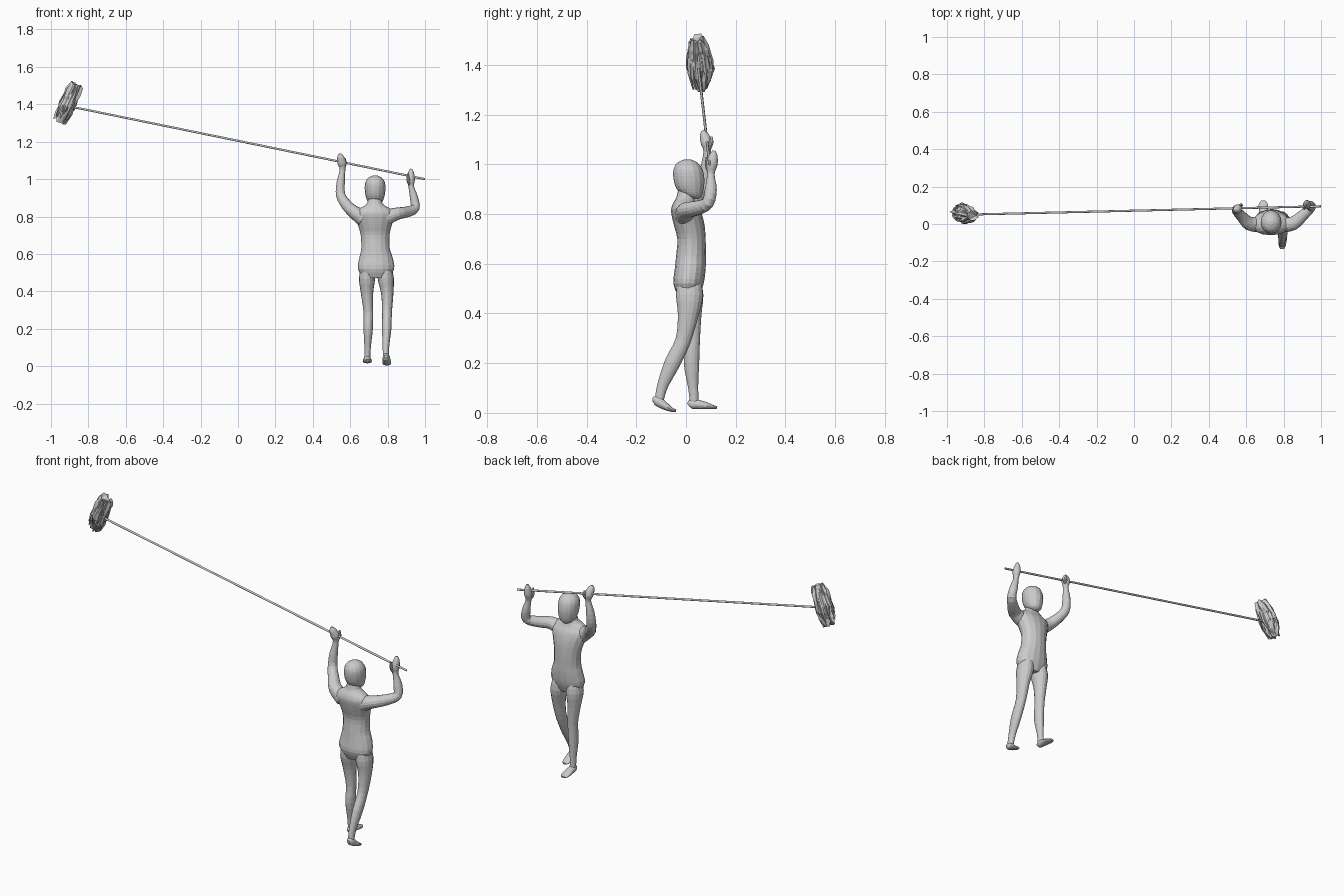
import bpy, bmesh, math, random
from mathutils import Vector

random.seed(4)
X, Y = Vector((1, 0, 0)), Vector((0, 1, 0))


def make(name, bm):
    bmesh.ops.recalc_face_normals(bm, faces=bm.faces[:])
    me = bpy.data.meshes.new(name)
    bm.to_mesh(me)
    bm.free()
    ob = bpy.data.objects.new(name, me)
    bpy.context.collection.objects.link(ob)
    return ob


def skin(bm, rings):
    n = len(rings[0])
    for r, s in zip(rings, rings[1:]):
        for i in range(n):
            j = (i + 1) % n
            bm.faces.new((r[i], r[j], s[j], s[i]))
    bm.faces.new(rings[0][::-1])
    bm.faces.new(rings[-1])


def refine(keys, steps):
    """Catmull-Rom pass through the key rings."""
    k = [Vector(p) for p in keys]
    k = [k[0]] + k + [k[-1]]
    out = []
    for a, b, c, d in zip(k, k[1:], k[2:], k[3:]):
        for s in range(steps):
            t = s / steps
            out.append((b * 2 + (c - a) * t + (a * 2 - b * 5 + c * 4 - d) * t**2
                        + (b * 3 - a - c * 3 + d) * t**3) * 0.5)
    return out + [k[-1]]


def loft(name, keys, ref=X, sides=16, steps=3, level=False):
    """Elliptical tube through rings (x, y, z, half width, half depth)."""
    path = refine(keys, steps)
    pts = [Vector(p[:3]) for p in path]
    bm = bmesh.new()
    rings = []
    for i, (p, c) in enumerate(zip(path, pts)):
        t = (pts[min(i + 1, len(pts) - 1)] - pts[max(i - 1, 0)]).normalized()
        if level:
            t = Vector((0, 0, 1))
        s = (ref - t * ref.dot(t)).normalized()
        u = t.cross(s)
        a, b = max(p[3], .002), max(p[4], .002)
        rings.append([bm.verts.new(c + s * a * math.cos(w) + u * b * math.sin(w))
                      for w in (math.tau * k / sides for k in range(sides))])
    skin(bm, rings)
    return make(name, bm)


# Torso and neck
body = loft("body", [
    (.738, .01, .47, .065, .042), (.738, .01, .52, .097, .061),
    (.738, .017, .58, .089, .062), (.735, .02, .63, .076, .06),
    (.733, .022, .70, .077, .057), (.732, .012, .76, .092, .062),
    (.731, .0, .81, .108, .06), (.731, -.006, .84, .086, .048),
    (.731, -.002, .87, .041, .036), (.731, .006, .92, .034, .034)], level=True)

# Head
parts = [loft("head", [
    (.733, .035, .86, .012, .012), (.733, .028, .872, .034, .034),
    (.733, .017, .90, .048, .054), (.733, .012, .94, .055, .062),
    (.733, .008, .98, .053, .058), (.733, .006, 1.007, .036, .04),
    (.733, .006, 1.02, .01, .012)], level=True)]

# Legs: one planted, one trailing
parts += [
    loft("planted_leg", [
        (.698, .012, .54, .035, .045), (.69, .018, .47, .043, .052),
        (.69, .024, .39, .033, .038), (.697, .027, .29, .026, .029),
        (.696, .022, .20, .025, .031), (.693, .029, .10, .017, .02),
        (.692, .034, .035, .016, .018)]),
    loft("trailing_leg", [
        (.78, .012, .54, .035, .045), (.79, .014, .47, .043, .054),
        (.798, .008, .39, .033, .041), (.797, -.012, .29, .026, .031),
        (.795, -.055, .20, .025, .032), (.791, -.094, .11, .018, .022),
        (.791, -.108, .05, .016, .018)])]

# Feet
parts += [
    loft("planted_foot", [
        (.692, .01, .03, .009, .01), (.692, .025, .036, .018, .02),
        (.692, .07, .031, .023, .016), (.691, .105, .024, .024, .009),
        (.69, .125, .022, .012, .005)]),
    loft("trailing_foot", [
        (.791, -.134, .052, .009, .009), (.792, -.118, .05, .018, .02),
        (.795, -.085, .028, .022, .016), (.796, -.058, .013, .023, .009),
        (.796, -.04, .008, .012, .005)])]

# Arms ending in mitten hands
parts += [
    loft("upper_arm_forearm_left", [
        (.67, -.005, .79, .04, .044), (.615, .003, .828, .037, .034),
        (.578, .038, .865, .03, .029), (.549, .07, .915, .025, .025),
        (.549, .08, .98, .023, .022), (.559, .085, 1.05, .015, .015),
        (.556, .083, 1.085, .023, .024), (.548, .073, 1.118, .018, .018),
        (.545, .069, 1.136, .006, .007)], Y),
    loft("upper_arm_forearm_right", [
        (.79, -.005, .795, .04, .044), (.85, .003, .815, .037, .033),
        (.905, .048, .825, .03, .029), (.946, .088, .845, .025, .025),
        (.941, .1, .90, .024, .022), (.926, .1, .96, .015, .015),
        (.925, .104, 1.0, .023, .021), (.925, .11, 1.036, .017, .015),
        (.925, .112, 1.055, .006, .006)], Y),
    loft("thumb_left", [(.565, .088, 1.06, .008, .008), (.572, .1, 1.085, .01, .01),
                        (.57, .103, 1.112, .004, .004)], Y, 10),
    loft("thumb_right", [(.918, .094, .97, .008, .008), (.91, .086, .995, .01, .01),
                         (.908, .083, 1.03, .004, .004)], Y, 10)]

# Merge the figure into one skin
bpy.context.view_layer.objects.active = body
for p in parts:
    m = body.modifiers.new("union", 'BOOLEAN')
    m.operation, m.solver, m.object = 'UNION', 'EXACT', p
    bpy.ops.object.modifier_apply(modifier=m.name)
    bpy.data.objects.remove(p)

# Long pole
loft("pole", [(1.0, .095, 1.0, .0055, .0055), (-.9, .05, 1.389, .0055, .0055)],
     Y, 12, 1)

# Ragged mop head: creased core with uneven ends
bm = bmesh.new()
low, high = Vector((-.948, .066, 1.315)), Vector((-.868, .046, 1.50))
axis = (high - low).normalized()
side = (X - axis * X.dot(axis)).normalized()
deep = axis.cross(side)
rings = []
N = 18
for k, (a, b) in enumerate([(.036, .022), (.041, .038), (.042, .047), (.038, .05),
                            (.037, .046), (.042, .04), (.038, .028)]):
    ring = []
    for i in range(N):
        w = math.tau * i / N
        r = (1.0 if i % 2 else .78) + random.uniform(-.12, .12)
        h = random.uniform(-.018, .018) if k in (0, 6) else random.uniform(-.006, .006)
        c = low.lerp(high, k / 6)
        # square the outline off toward a slab
        cx, sy = math.cos(w), math.sin(w)
        q = (abs(cx)**3 + abs(sy)**3) ** (-1 / 3)
        ring.append(bm.verts.new(c + side * a * r * q * cx + deep * b * r * q * sy + axis * h))
    rings.append(ring)
skin(bm, rings)
bmesh.ops.triangulate(bm, faces=bm.faces[:])
make("mop_head", bm)

# Loose strands hugging the mop head
bm = bmesh.new()
for i in range(16):
    w = math.tau * i / 16
    out = side * math.cos(w) * .039 + deep * math.sin(w) * .047
    tan = (deep * math.cos(w) - side * math.sin(w)) * .009
    t0, t1 = random.uniform(-.05, .3), random.uniform(.65, 1.02)
    rows = []
    for f, g in ((0, .8), (.35, 1.08), (.7, 1.0), (1, .75)):
        c = low.lerp(high, t0 + (t1 - t0) * f) + out * g * random.uniform(.93, 1.07)
        wid = .35 if f in (0, 1) else 1
        n = out.normalized() * .004
        rows.append([bm.verts.new(c + tan * wid), bm.verts.new(c + n),
                     bm.verts.new(c - tan * wid), bm.verts.new(c - n)])
    skin(bm, rows)
make("mop_strands", bm)
